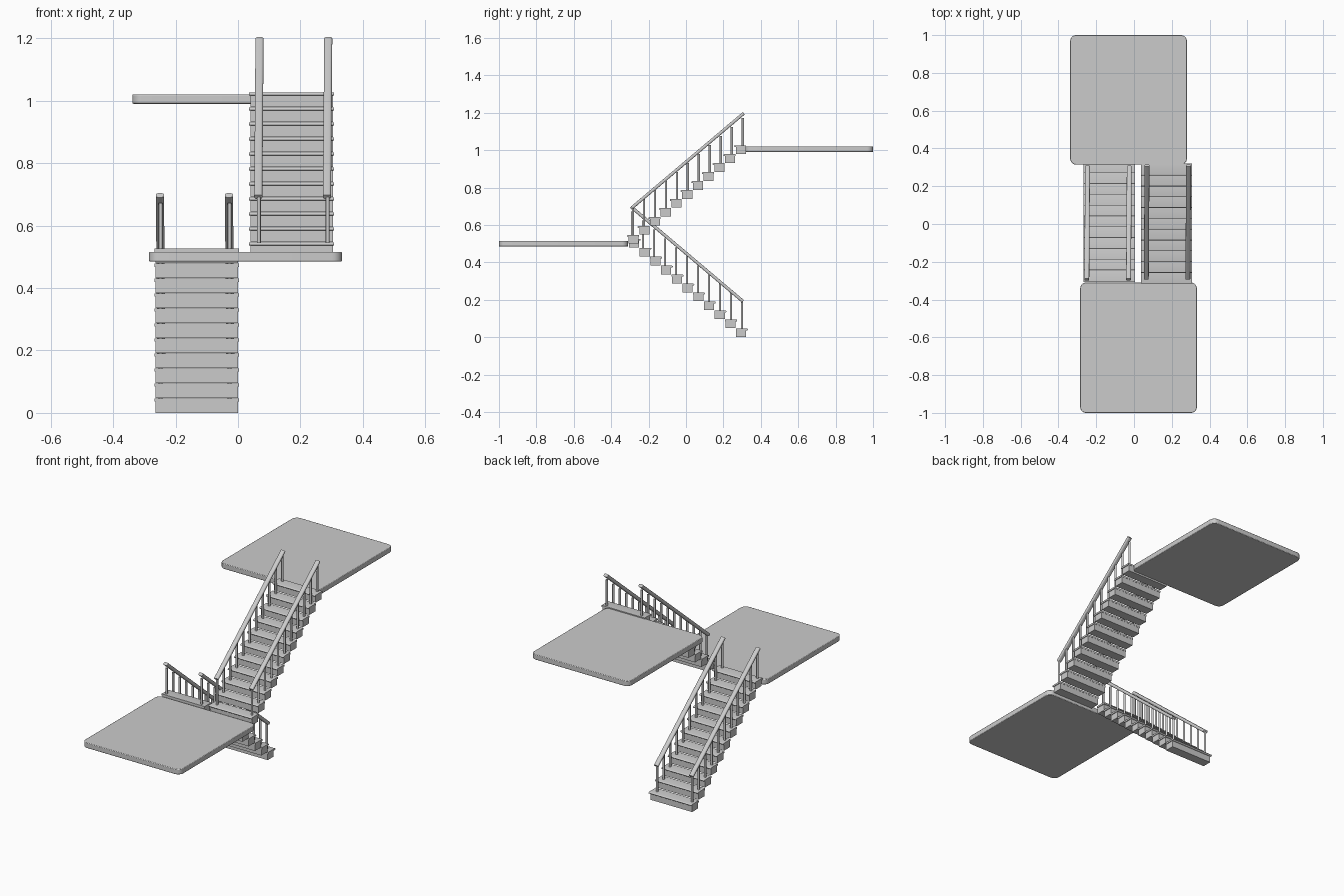
import bpy, bmesh, math
from mathutils import Vector, Matrix

if "Cube" in bpy.data.objects:
    bpy.data.objects.remove(bpy.data.objects["Cube"])

STEPS, RUN, RISE = 11, 0.0573, 0.048


def finish(bm, name, smooth=True):
    bmesh.ops.recalc_face_normals(bm, faces=bm.faces)
    me = bpy.data.meshes.new(name)
    bm.to_mesh(me)
    bm.free()
    ob = bpy.data.objects.new(name, me)
    bpy.context.collection.objects.link(ob)
    if smooth:
        bpy.context.view_layer.objects.active = ob
        bpy.ops.object.select_all(action='DESELECT')
        ob.select_set(True)
        bpy.ops.object.shade_smooth_by_angle(angle=math.radians(35))
    return ob


def extrude_profile(bm, pts, depth):
    """Closed outline of 3D points, extruded along a vector."""
    face = bm.faces.new([bm.verts.new(p) for p in pts])
    new = bmesh.ops.extrude_face_region(bm, geom=[face])['geom']
    bmesh.ops.translate(bm, vec=depth, verts=[v for v in new if isinstance(v, bmesh.types.BMVert)])


def rounded_rect(w, h, r, n=6):
    pts = []
    for q, (sx, sy) in enumerate(((1, 1), (-1, 1), (-1, -1), (1, -1))):
        for k in range(n + 1):
            a = math.pi / 2 * (q + k / n)
            pts.append((sx * (w / 2 - r) + r * math.cos(a), sy * (h / 2 - r) + r * math.sin(a)))
    return pts


def landing(name, x0, x1, y0, y1, z0, z1):
    bm = bmesh.new()
    cx, cy = (x0 + x1) / 2, (y0 + y1) / 2
    extrude_profile(bm, [(cx + x, cy + y, z0) for x, y in rounded_rect(x1 - x0, y1 - y0, 0.032)],
                    Vector((0, 0, z1 - z0)))
    ob = finish(bm, name)
    bev = ob.modifiers.new("edge", 'BEVEL')
    bev.width, bev.segments, bev.limit_method = 0.003, 2, 'ANGLE'
    bev.angle_limit = math.radians(50)


def flight(prefix, cx, y0, z0, d, rails, lean):
    """Straight flight starting at y0, z0 and climbing along d (+1 or -1) in y."""
    blocks, treads = bmesh.new(), bmesh.new()
    for i in range(STEPS):
        y, z = y0 + d * RUN * i, z0 + RISE * i
        # step block
        m = Matrix.Translation((cx, y, z + 0.019)) @ Matrix.Diagonal((0.264, 0.054, 0.038, 1))
        bmesh.ops.create_cube(blocks, size=1, matrix=m)
        # tread with rounded nosing facing the foot of the flight
        prof = [(0.028, 0.036), (0.028, 0.046)]
        prof += [(-0.031 - 0.005 * math.sin(a), 0.041 + 0.005 * math.cos(a))
                 for a in [math.pi * k / 6 for k in range(7)]]
        extrude_profile(treads, [(cx - 0.136, y + d * u, z + v) for u, v in prof], Vector((0.272, 0, 0)))
    finish(blocks, prefix + "_step_blocks", False)
    finish(treads, prefix + "_treads")

    for side, x in zip(("left", "right"), rails):
        # balusters, one per step
        posts = bmesh.new()
        for i in range(STEPS):
            y, z = y0 + d * (RUN * i - 0.004 + 0.0015 * i), z0 + RISE * i
            m = Matrix.Translation((x, y, z + 0.044 + 0.074))
            bmesh.ops.create_cone(posts, cap_ends=True, segments=12, radius1=0.006,
                                  radius2=0.006, depth=0.148, matrix=m)
        finish(posts, f"{prefix}_{side}_balusters")
        # sloping handrail
        rail = bmesh.new()
        a = Vector((x - lean, y0 - d * 0.009, z0 + 0.192))
        b = Vector((x + lean, y0 + d * (RUN * 10 + 0.016), z0 + 0.697))
        t = (b - a).normalized()
        up = Vector((1, 0, 0)).cross(t).normalized()
        up = up if up.z > 0 else -up
        pts = [a + Vector((u, 0, 0)) + up * v for u, v in rounded_rect(0.026, 0.017, 0.007, 4)]
        extrude_profile(rail, pts, b - a)
        finish(rail, f"{prefix}_{side}_handrail")


# two flights
flight("lower_flight", -0.132, 0.295, 0.0, -1, (-0.248, -0.027), -0.002)
flight("upper_flight", 0.172, -0.280, 0.5, 1, (0.067, 0.287), 0.002)

# two landings
landing("middle_landing", -0.285, 0.333, -1.0, -0.31, 0.485, 0.515)
landing("top_landing", -0.338, 0.280, 0.314, 1.0, 0.99, 1.02)
